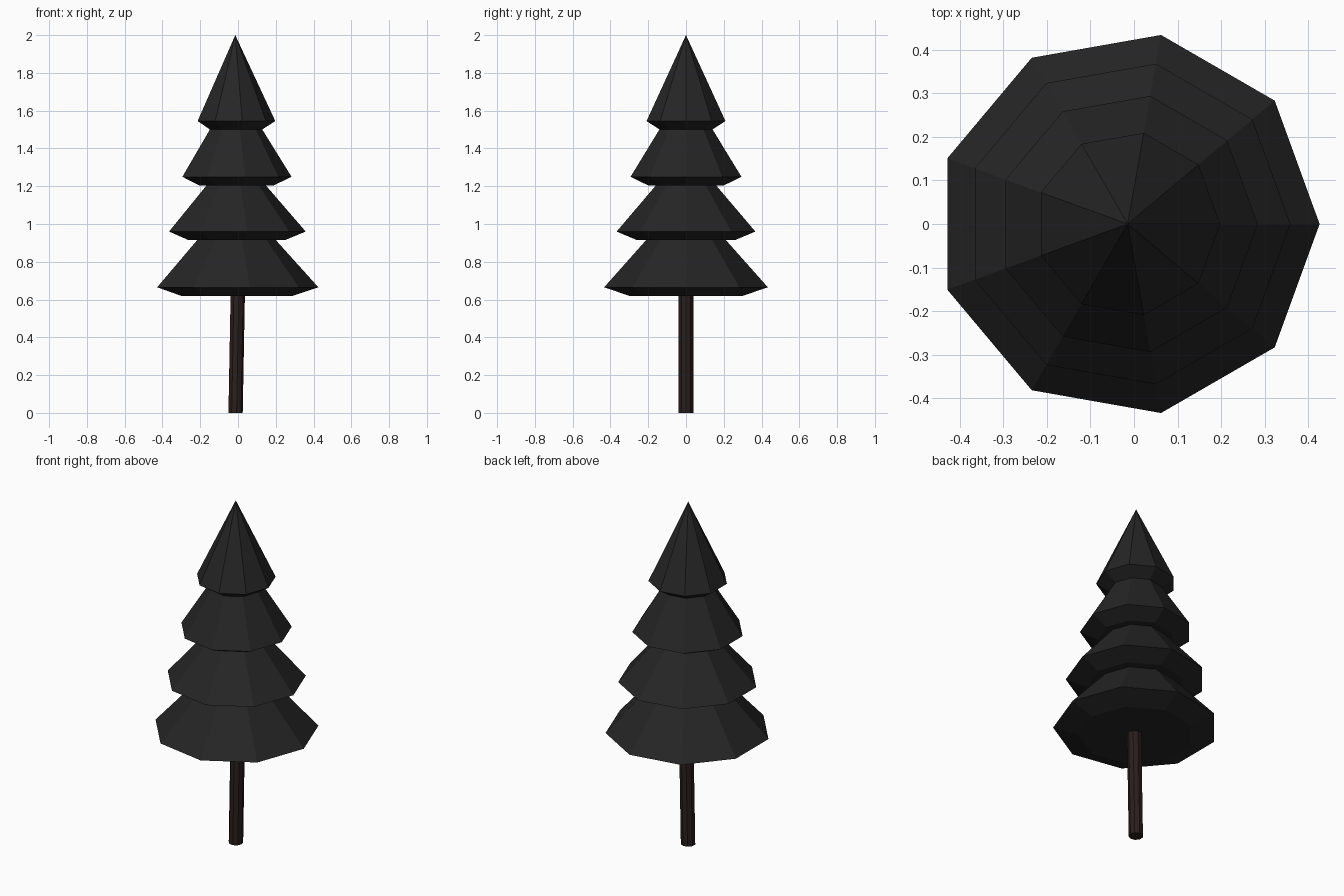
import bpy, bmesh, math

if "Cube" in bpy.data.objects:
    bpy.data.objects.remove(bpy.data.objects["Cube"])


def material(name, rgb):
    m = bpy.data.materials.new(name)
    m.diffuse_color = (*rgb, 1)
    m.use_nodes = True
    m.node_tree.nodes["Principled BSDF"].inputs["Base Color"].default_value = m.diffuse_color
    return m


def lathe(name, sides, rings, mat):
    """Closed flat-shaded stack of rings (x centre, z, radius); radius 0 makes a tip."""
    bm = bmesh.new()
    loops = []
    for cx, z, r in rings:
        n = sides if r > 0 else 1
        loops.append([bm.verts.new((cx + r * math.cos(2 * math.pi * i / sides),
                                    r * math.sin(2 * math.pi * i / sides), z))
                      for i in range(n)])
    for a, b in zip(loops, loops[1:]):
        for i in range(sides):
            j = (i + 1) % sides
            if len(b) == 1:
                bm.faces.new((a[i], a[j], b[0]))
            else:
                bm.faces.new((a[i], a[j], b[j], b[i]))
    bm.faces.new(loops[0][::-1])
    if len(loops[-1]) > 1:
        bm.faces.new(loops[-1])
    bmesh.ops.recalc_face_normals(bm, faces=bm.faces[:])
    me = bpy.data.meshes.new(name)
    bm.to_mesh(me)
    bm.free()
    me.materials.append(mat)
    ob = bpy.data.objects.new(name, me)
    bpy.context.collection.objects.link(ob)
    return ob


needles = material("charcoal needles", (0.0185, 0.0185, 0.0185))
bark = material("dark brown bark", (0.023, 0.0135, 0.0125))

# Trunk, leaning slightly
lathe("trunk", 9, [(-0.014, 0.0, 0.039), (-0.002, 0.65, 0.039)], bark)

# Foliage tiers: bottom z, bottom radius, rim z, rim radius, top z, top radius
tiers = [
    (0.62, 0.306, 0.665, 0.44, 0.92, 0.21),
    (0.915, 0.264, 0.96, 0.373, 1.21, 0.157),
    (1.205, 0.205, 1.25, 0.298, 1.505, 0.14),
    (1.50, 0.142, 1.545, 0.212, 2.0, 0.0),
]
for k, (z0, r0, z1, r1, z2, r2) in enumerate(tiers, 1):
    c = -0.0145
    lathe(f"foliage_tier_{k}", 9, [(c, z0, r0), (c, z1, r1), (c, z2, r2)], needles)
